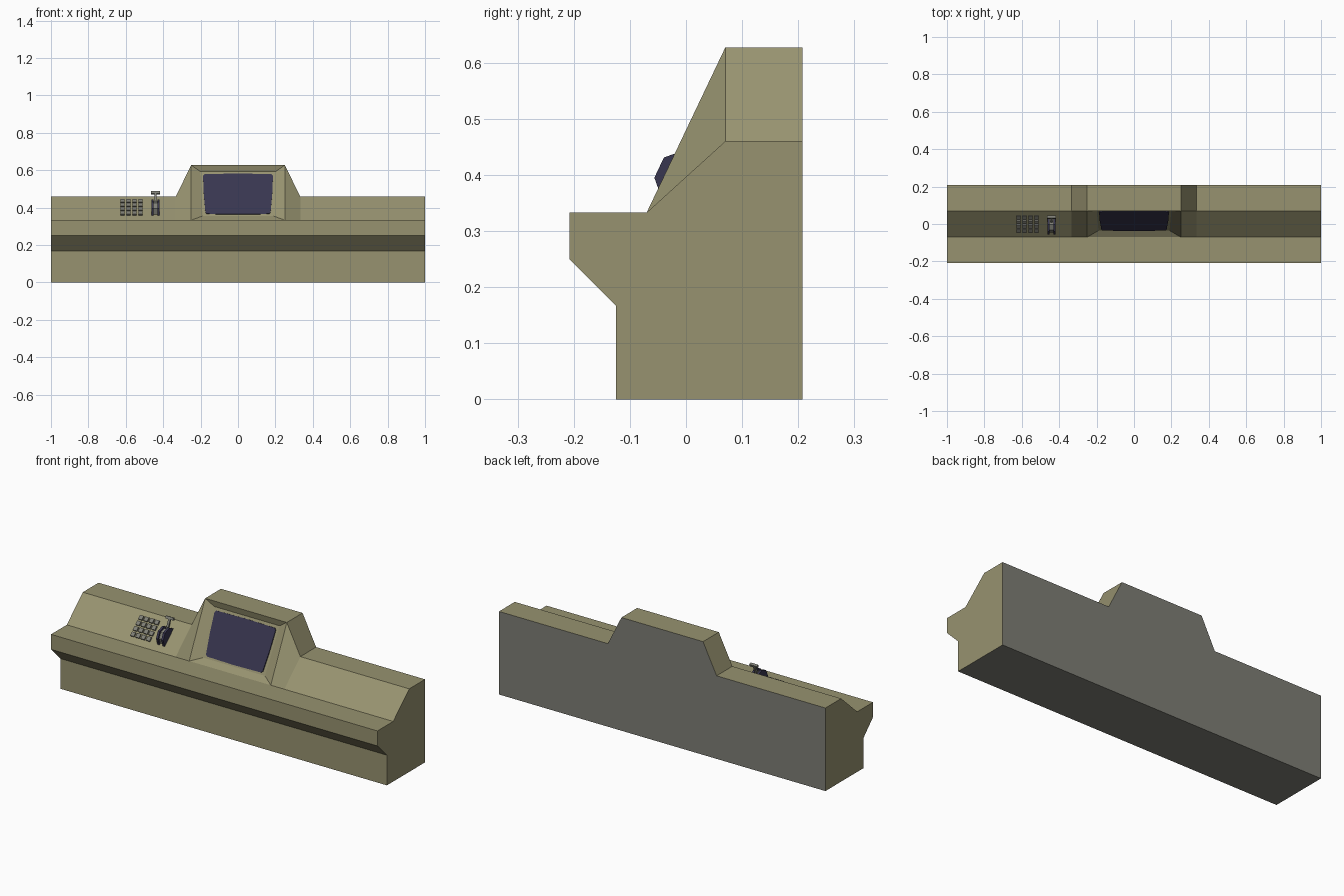
import bpy, bmesh, math
from mathutils import Matrix, Vector

old = bpy.data.objects.get("Cube")
if old:
    bpy.data.objects.remove(old, do_unlink=True)


def material(name, rgb):
    m = bpy.data.materials.new(name)
    m.use_nodes = True
    m.diffuse_color = (*rgb, 1)
    m.node_tree.nodes["Principled BSDF"].inputs["Base Color"].default_value = (*rgb, 1)
    return m


OLIVE = material("olive panel", (0.31, 0.29, 0.162))
GREY = material("grey metal", (0.21, 0.21, 0.18))
NAVY = material("dark navy", (0.04, 0.037, 0.08))


def finish(name, bm, mats, matrix=None, fix=True):
    if fix:
        bmesh.ops.recalc_face_normals(bm, faces=bm.faces)
    bm.normal_update()
    if len(mats) > 1:  # second colour on the back and underside
        for f in bm.faces:
            f.material_index = int(f.normal.y > 0.9 or f.normal.z < -0.9)
    me = bpy.data.meshes.new(name)
    bm.to_mesh(me)
    bm.free()
    for m in mats:
        me.materials.append(m)
    ob = bpy.data.objects.new(name, me)
    bpy.context.collection.objects.link(ob)
    if matrix:
        ob.matrix_world = matrix
    return ob


def prism(name, profile, x0, x1, mats, matrix=None):
    """Extrude a (y, z) profile from x0 to x1."""
    bm = bmesh.new()
    face = bm.faces.new([bm.verts.new((x0, y, z)) for y, z in profile])
    ext = bmesh.ops.extrude_face_region(bm, geom=[face])
    moved = [v for v in ext["geom"] if isinstance(v, bmesh.types.BMVert)]
    bmesh.ops.translate(bm, verts=moved, vec=(x1 - x0, 0, 0))
    return finish(name, bm, mats, matrix)


def box(name, size, centre, mat, matrix):
    bm = bmesh.new()
    bmesh.ops.create_cube(bm, size=1)
    for v in bm.verts:
        v.co = Vector(a * b for a, b in zip(v.co, size)) + Vector(centre)
    return finish(name, bm, [mat], matrix)


def slope_frame(low, high):
    """Local frame: x across, y up the slope, z out of the surface."""
    s = Vector((0, high[0] - low[0], high[1] - low[1])).normalized()
    n = Vector((1, 0, 0)).cross(s)
    m = Matrix((Vector((1, 0, 0)), s, n)).transposed().to_4x4()
    m.translation = (0, *low)
    return m


# Desk body and the sloped panels on both sides of the hood
FRONT, BACK, RIDGE = -0.07, 0.208, 0.07
DESK, PANEL, TOP = 0.333, 0.46, 0.627
HALF, INNER = 0.333, 0.25
prism("desk_body", [(-0.125, 0), (BACK, 0), (BACK, DESK), (-BACK, DESK),
                    (-BACK, 0.25), (-0.125, 0.167)], -1, 1, [OLIVE, GREY])
wedge = [(FRONT, DESK), (BACK, DESK), (BACK, PANEL), (RIDGE, PANEL)]
prism("right_panel", wedge, -1, -HALF, [OLIVE, GREY])
prism("left_panel", wedge, HALF, 1, [OLIVE, GREY])

# Hood with a recessed screen bay
bm = bmesh.new()
points = {
    "foot": (HALF, FRONT, DESK), "shoulder": (HALF, RIDGE, PANEL),
    "rear": (HALF, BACK, PANEL), "heel": (HALF, BACK, DESK),
    "low": (INNER, FRONT, DESK), "high": (INNER, RIDGE, TOP),
    "crown": (INNER, BACK, TOP),
    "bay_low": (0.19, -0.035, 0.355), "bay_high": (0.2, 0.078, 0.592),
}
L = {k: bm.verts.new(p) for k, p in points.items()}
R = {k: bm.verts.new((-p[0], p[1], p[2])) for k, p in points.items()}
for side, flip in ((L, False), (R, True)):
    for keys in (("foot", "shoulder", "high", "low"),
                 ("shoulder", "rear", "crown", "high"),
                 ("foot", "heel", "rear", "shoulder"),
                 ("low", "high", "bay_high", "bay_low")):
        loop = [side[k] for k in keys]
        bm.faces.new(loop[::-1] if flip else loop)
for a, b in (("high", "crown"), ("bay_high", "high"), ("bay_low", "bay_high"),
             ("low", "bay_low")):
    bm.faces.new((R[a], L[a], L[b], R[b]))
bm.faces.new([R[k] for k in ("heel", "rear", "crown")]
             + [L[k] for k in ("crown", "rear", "heel")])
finish("screen_hood", bm, [OLIVE, GREY], fix=True)

# Screen plate with clipped corners and slightly bowed edges
bay = slope_frame((-0.035, 0.355), (0.078, 0.592))
right_edge = [(0, 0.008), (0.165, 0.011), (0.174, 0.02), (0.183, 0.13),
              (0.187, 0.236), (0.179, 0.246), (0, 0.249)]
outline = right_edge + [(-x, y) for x, y in right_edge[-2:0:-1]]
bm = bmesh.new()
face = bm.faces.new([bm.verts.new((x, y, 0.001)) for x, y in outline])
ext = bmesh.ops.extrude_face_region(bm, geom=[face])
bmesh.ops.translate(bm, vec=(0, 0, 0.005),
                    verts=[v for v in ext["geom"] if isinstance(v, bmesh.types.BMVert)])
finish("screen", bm, [NAVY], bay)

# Keypad on the sloped panel
slope = slope_frame((FRONT, DESK), (RIDGE, PANEL))
for row in range(4):
    for col in range(4):
        box(f"key_{row}_{col}", (0.023, 0.023, 0.01),
            (-0.617 + 0.032 * col, 0.05 + 0.032 * row, 0.004), GREY, slope)


# Lever housing: two half-octagon cheeks around a smaller drum
def half_disc(radius):
    return [(0.0885 + radius * math.cos(i * math.pi / 4),
             radius * math.sin(i * math.pi / 4)) for i in range(5)]


for name, x in (("right_cheek", -0.463), ("left_cheek", -0.431)):
    prism(name, half_disc(0.052), x, x + 0.012, [NAVY], slope)
prism("lever_drum", half_disc(0.042), -0.451, -0.431, [GREY], slope)

# Lever with a T handle
lever = slope_frame((-0.0045, 0.3925), (0.035, 0.48))
box("lever_stem", (0.012, 0.096, 0.01), (-0.441, 0.048, 0), GREY, lever)
box("lever_handle", (0.046, 0.014, 0.014), (-0.441, 0.096, 0), GREY, lever)
